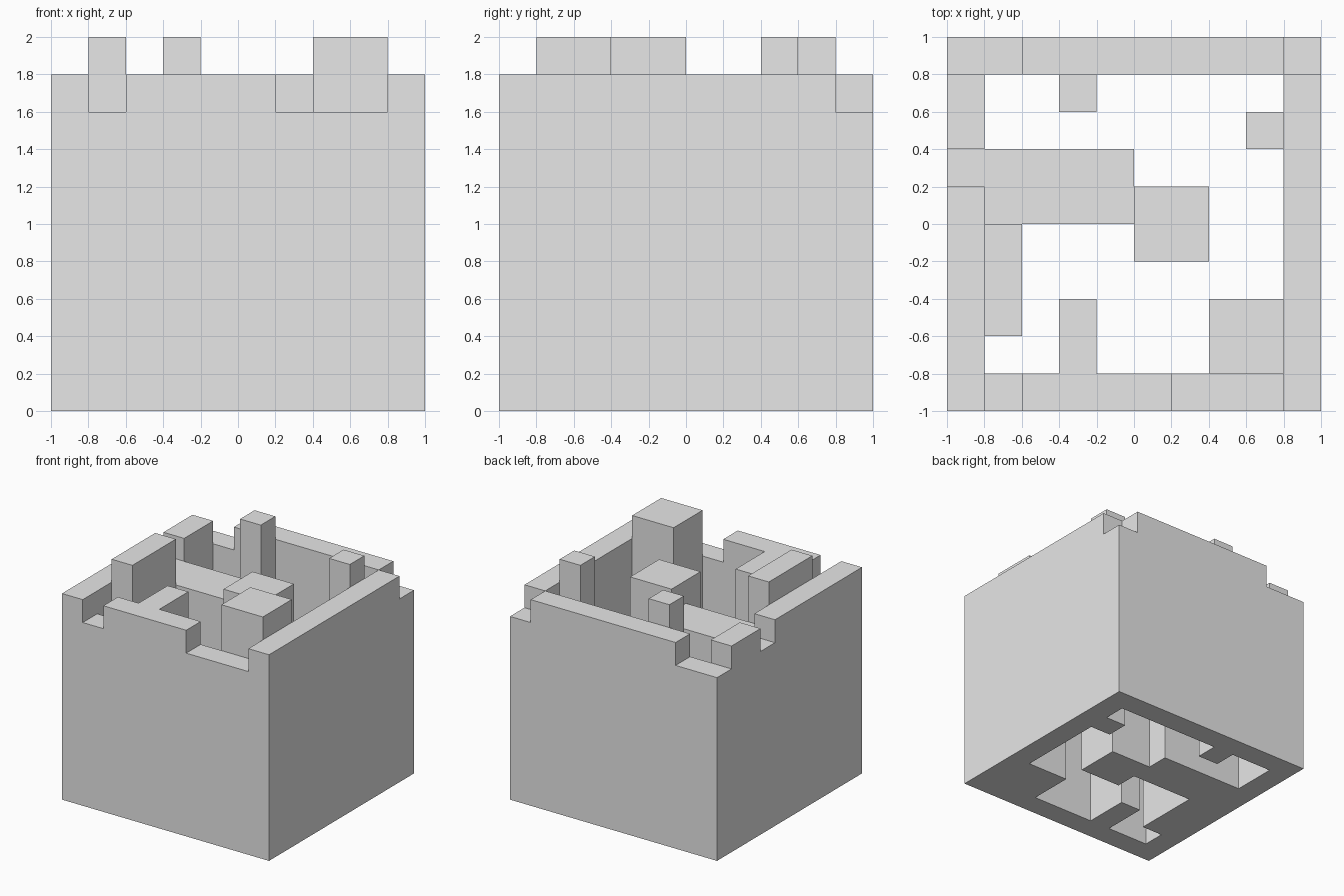
import bpy, bmesh

if "Cube" in bpy.data.objects:
    bpy.data.objects.remove(bpy.data.objects["Cube"], do_unlink=True)

N = 10          # cells per side
S = 2 / N       # cell size

# Parts as (x0, x1, y0, y1, height) in cells; later ones override earlier ones
parts = {
    "front_wall": (0, 10, 0, 1, 9),
    "back_wall": (0, 10, 9, 10, 9),
    "left_wall": (9, 10, 0, 10, 9),
    "right_wall": (0, 1, 0, 10, 9),
    "front_small_notch": (1, 2, 0, 1, 8),
    "front_wide_notch": (6, 9, 0, 1, 8),
    "back_corner_notch": (0, 2, 9, 10, 8),
    "back_end_notch": (9, 10, 9, 10, 8),
    "side_notch": (0, 1, 6, 7, 8),
    "inner_slab": (1, 5, 5, 7, 8),
    "centre_pillar": (5, 7, 4, 6, 9),
    "front_spur": (3, 4, 1, 3, 9),
    "corner_tower": (7, 9, 1, 3, 10),
    "side_tower": (1, 2, 2, 5, 10),
    "back_post": (3, 4, 8, 9, 10),
    "small_post": (8, 9, 7, 8, 10),
}
height = {}
for x0, x1, y0, y1, h in parts.values():
    for i in range(x0, x1):
        for j in range(y0, y1):
            height[i, j] = h

# Only exposed faces, so the whole structure is one closed shell
bm = bmesh.new()


def quad(*corners):
    bm.faces.new([bm.verts.new((x * S - 1, y * S - 1, z * S)) for x, y, z in corners])


for (i, j), h in height.items():
    ring = [(i, j), (i + 1, j), (i + 1, j + 1), (i, j + 1)]
    quad(*[(x, y, h) for x, y in ring])
    quad(*[(x, y, 0) for x, y in reversed(ring)])
    for k, (dx, dy) in enumerate([(0, -1), (1, 0), (0, 1), (-1, 0)]):
        a, b = ring[k], ring[(k + 1) % 4]
        for z in range(height.get((i + dx, j + dy), 0), h):
            quad((*a, z), (*b, z), (*b, z + 1), (*a, z + 1))

bmesh.ops.remove_doubles(bm, verts=bm.verts, dist=S / 100)
mesh = bpy.data.meshes.new("walled_block")
bm.to_mesh(mesh)
bm.free()

# Plain grey
grey = bpy.data.materials.new("light_grey")
grey.use_nodes = True
colour = (0.8, 0.8, 0.8, 1)
grey.diffuse_color = colour
grey.node_tree.nodes["Principled BSDF"].inputs["Base Color"].default_value = colour
mesh.materials.append(grey)

block = bpy.data.objects.new("walled_block", mesh)
bpy.context.collection.objects.link(block)
